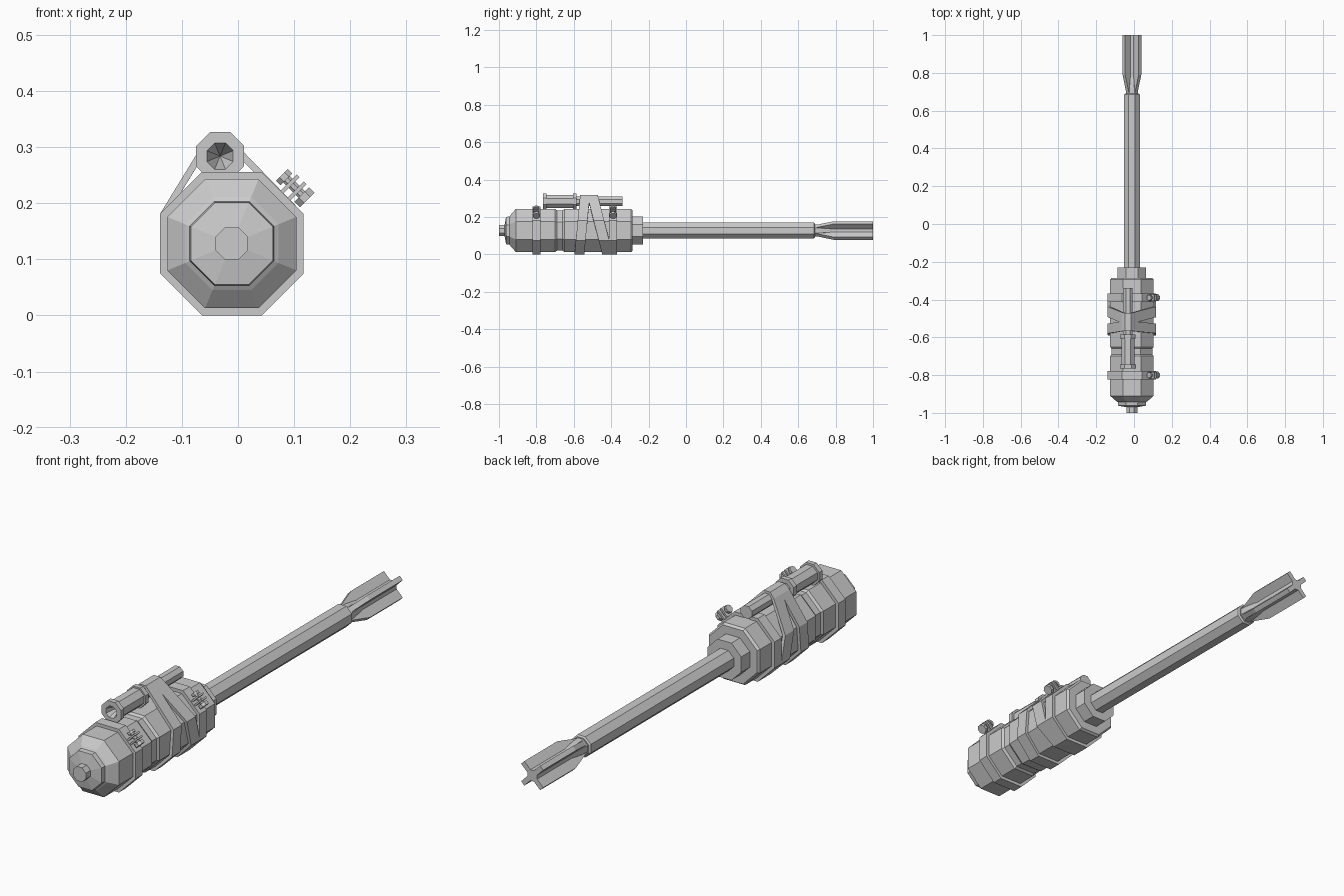
import bpy, bmesh, math
from mathutils import Vector, Matrix

if "Cube" in bpy.data.objects:
    bpy.data.objects.remove(bpy.data.objects["Cube"])

CX, CZ = -0.011, 0.128          # main axis
SX, SZ = -0.032, 0.284          # upper tube axis
K = math.cos(math.pi / 8)


def finish(name, bm, recalc=True):
    if recalc:
        bmesh.ops.recalc_face_normals(bm, faces=bm.faces[:])
    me = bpy.data.meshes.new(name)
    bm.to_mesh(me)
    bm.free()
    ob = bpy.data.objects.new(name, me)
    bpy.context.collection.objects.link(ob)
    return ob


def loft(bm, loops):
    rings = [[bm.verts.new(p) for p in loop] for loop in loops]
    n = len(rings[0])
    for a, b in zip(rings, rings[1:]):
        for i in range(n):
            j = (i + 1) % n
            bm.faces.new((a[i], a[j], b[j], b[i]))
    bm.faces.new(rings[0])
    bm.faces.new(rings[-1])


def lathe(name, cx, cz, profile):
    """Octagonal turning along y; profile = (y, distance to flat)."""
    bm = bmesh.new()
    ang = [math.radians(22.5 + 45 * i) for i in range(8)]
    loft(bm, [[(cx + a / K * math.cos(t), y, cz + a / K * math.sin(t)) for t in ang]
              for y, a in profile])
    return finish(name, bm)


def strap(name, y_low, y_high, width):
    """Leaning ribbon wrapped round the handle and the upper tube."""
    pts = [(0.042, 0), (-0.064, 0), (-0.139, 0.075), (-0.139, 0.181),
           (-0.067, 0.2985), (-0.047, 0.319), (-0.017, 0.319), (0.003, 0.2985),
           (0.117, 0.181), (0.117, 0.075)]
    bm = bmesh.new()
    rows = []
    for x, z in pts:
        y = y_low + (y_high - y_low) * z / 0.319
        rows.append([bm.verts.new((x, y + s * width / 2, z)) for s in (-1, 1)])
    for i, a in enumerate(rows):
        b = rows[(i + 1) % len(rows)]
        bm.faces.new((a[0], b[0], b[1], a[1]))
    ob = finish(name, bm, False)
    m = ob.modifiers.new("thickness", 'SOLIDIFY')
    m.thickness = 0.012
    m.offset = -1
    m.use_even_offset = True


def clamp(name, y):
    """Band with a pinch bolt standing on its upper right flat."""
    lathe(name + "_band", CX, CZ, [(y - 0.022, 0.128), (y + 0.022, 0.128)])
    # local axes: X along the bolt, Y along the model, Z outward from the flat
    r = math.sqrt(0.5)
    frame = Matrix(((r, 0, r, CX), (0, 1, 0, y), (-r, 0, r, CZ), (0, 0, 0, 1)))
    bm = bmesh.new()
    for t in (-0.002, 0.016):
        bmesh.ops.create_cube(bm, size=1, matrix=frame
                              @ Matrix.Translation((t, 0, 0.147))
                              @ Matrix.Diagonal((0.007, 0.034, 0.044, 1)))
    for t, rad, length in ((0.033, 0.020, 0.014), (-0.018, 0.016, 0.011), (0.008, 0.009, 0.05)):
        bmesh.ops.create_cone(bm, cap_ends=True, segments=8, radius1=rad, radius2=rad,
                              depth=length, matrix=frame @ Matrix.Translation((t, 0, 0.15))
                              @ Matrix.Rotation(math.pi / 2, 4, 'Y')
                              @ Matrix.Rotation(math.pi / 8, 4, 'Z'))
    finish(name + "_bolt", bm)


# Handle: front pin, end cap, grooved barrel and rear collar
lathe("handle", CX, CZ, [
    (-1.0, 0.029), (-0.97, 0.029), (-0.962, 0.073), (-0.943, 0.075), (-0.938, 0.083),
    (-0.91, 0.115), (-0.70, 0.115), (-0.69, 0.108), (-0.66, 0.108), (-0.65, 0.115),
    (-0.295, 0.115), (-0.285, 0.108), (-0.285, 0.0755), (-0.23, 0.0755)])

# Long shaft
lathe("shaft", CX, CZ, [(-0.24, 0.042), (0.685, 0.042), (0.69, 0.036)])

# Four-winged tip: core plus two crossed slabs
lathe("tip_core", CX, CZ, [(0.68, 0.032), (0.72, 0.030), (0.78, 0.022), (1.0, 0.022)])
for name, s in (("tip_wings_a", 1), ("tip_wings_b", -1)):
    d = Vector((1, 0, s)).normalized()
    e = Vector((-s, 0, 1)).normalized() * 0.010
    bm = bmesh.new()
    loops = []
    for y, h in ((0.68, 0.030), (0.70, 0.034), (0.79, 0.060), (1.0, 0.060)):
        c = Vector((CX, y, CZ))
        loops.append([c + d * h + e, c - d * h + e, c - d * h - e, c + d * h - e])
    loft(bm, loops)
    finish(name, bm)

# Upper tube: hollow flanged barrel and thin rear tube
lathe("upper_barrel", SX, SZ, [
    (-0.70, 0.0005), (-0.765, 0.0235), (-0.765, 0.043), (-0.745, 0.043), (-0.745, 0.035),
    (-0.605, 0.035), (-0.605, 0.041), (-0.585, 0.041), (-0.585, 0.02)])
lathe("upper_tube", SX, SZ, [(-0.60, 0.025), (-0.34, 0.025)])

# Bands and straps
clamp("front_clamp", -0.80)
clamp("rear_clamp", -0.39)
strap("front_strap", -0.57, -0.54, 0.052)
strap("rear_strap", -0.42, -0.50, 0.056)
